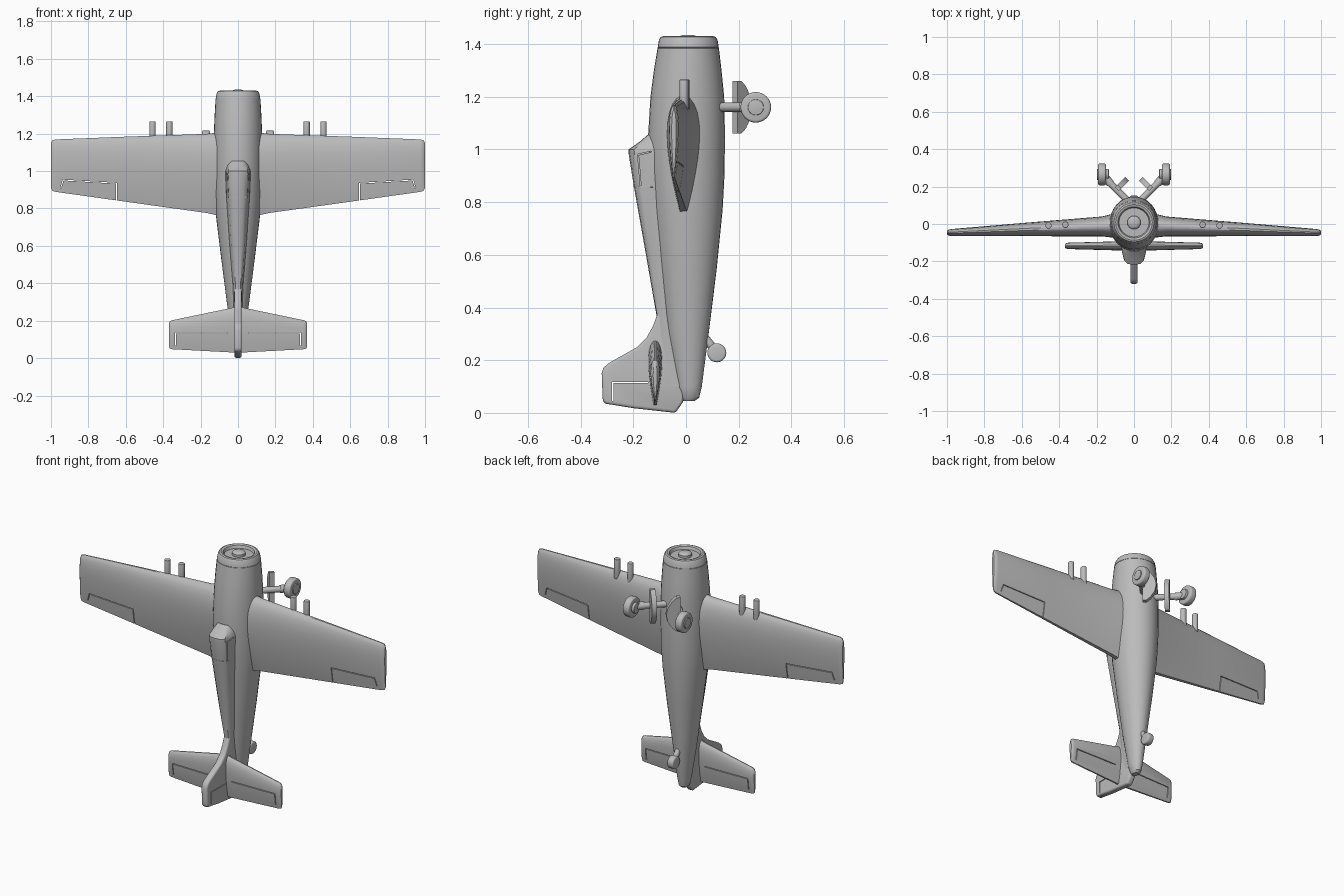
import bpy, bmesh, math
from mathutils import Vector

if "Cube" in bpy.data.objects:
    bpy.data.objects.remove(bpy.data.objects["Cube"])

GREY = bpy.data.materials.new("plain_grey")
GREY.diffuse_color = (0.5, 0.5, 0.5, 1)
GREY.use_nodes = True
GREY.node_tree.nodes["Principled BSDF"].inputs["Base Color"].default_value = GREY.diffuse_color


def make(name, bm):
    bmesh.ops.recalc_face_normals(bm, faces=bm.faces)
    me = bpy.data.meshes.new(name)
    bm.to_mesh(me)
    bm.free()
    me.materials.append(GREY)
    ob = bpy.data.objects.new(name, me)
    bpy.context.collection.objects.link(ob)
    return ob


def face_count(ob):
    bpy.context.view_layer.update()
    return len(ob.evaluated_get(bpy.context.evaluated_depsgraph_get()).data.polygons)


def finish(ob, mirror=False, cutter=None, bevel=0, angle=35):
    if bevel:
        b = ob.modifiers.new("bevel", 'BEVEL')
        b.width, b.segments, b.limit_method = bevel, 3, 'ANGLE'
        b.angle_limit = math.radians(40)
    if cutter:
        plain = face_count(ob)
        c = ob.modifiers.new("cut", 'BOOLEAN')
        c.operation, c.object = 'DIFFERENCE', cutter
        # take the first solver that gives a proper cut
        for solver in ('MANIFOLD', 'FLOAT', 'EXACT'):
            c.solver = solver
            if face_count(ob) > plain:
                break
        else:
            ob.modifiers.remove(c)
    if mirror:
        ob.modifiers.new("mirror", 'MIRROR').use_clip = False
    bpy.ops.object.select_all(action='DESELECT')
    ob.select_set(True)
    bpy.context.view_layer.objects.active = ob
    bpy.ops.object.convert(target='MESH')
    bpy.ops.object.shade_smooth_by_angle(angle=math.radians(angle))
    if cutter:
        bpy.data.objects.remove(cutter)
    return ob


def loft(name, rings):
    bm = bmesh.new()
    vs = [[bm.verts.new(p) for p in r] for r in rings]
    n = len(vs[0])
    for a, b in zip(vs, vs[1:]):
        for i in range(n):
            bm.faces.new((a[i], a[(i + 1) % n], b[(i + 1) % n], b[i]))
    bm.faces.new(vs[0])
    bm.faces.new(vs[-1])
    return make(name, bm)


def oval(z, hw, y0, y1, n=32):
    return [(hw * math.cos(2 * math.pi * i / n),
             (y0 + y1) / 2 + (y1 - y0) / 2 * math.sin(2 * math.pi * i / n), z) for i in range(n)]


def foil(x, le, te, y, half, n=28):
    # aerofoil section: chord along z, thickness along y
    pts = []
    for i in range(n):
        a = 2 * math.pi * (i + 0.5) / n
        t = (1 - math.cos(a)) / 2
        f = 2.97 * t ** .5 - 1.26 * t - 3.516 * t ** 2 + 2.843 * t ** 3 - 1.015 * t ** 4
        pts.append((x, y + half * math.copysign(f + 0.2 * t, math.sin(a)), le + (te - le) * t))
    return pts


def tube(name, p, q, r, n=20):
    p, q = Vector(p), Vector(q)
    bm = bmesh.new()
    bmesh.ops.create_cone(bm, cap_ends=True, segments=n, radius1=r, radius2=r, depth=(q - p).length)
    rot = (q - p).to_track_quat('Z', 'Y')
    for v in bm.verts:
        v.co = rot @ v.co + (p + q) / 2
    return make(name, bm)


def prism(name, pts, d):
    # polygon extruded by +d and -d
    bm = bmesh.new()
    a = [bm.verts.new(Vector(p) - d) for p in pts]
    b = [bm.verts.new(Vector(p) + d) for p in pts]
    n = len(pts)
    bm.faces.new(a)
    bm.faces.new(b[::-1])
    for i in range(n):
        bm.faces.new((a[i], b[i], b[(i + 1) % n], a[(i + 1) % n]))
    return make(name, bm)


def slits(line, d, w=0.0022):
    # narrow panel-gap cutter following one open polyline, mitred at the corners
    d, pts = Vector(d), [Vector(p) for p in line]
    left, right = [], []
    for i, p in enumerate(pts):
        dirs = [(b - a).normalized() for a, b in zip(pts[max(i - 1, 0):i + 1], pts[max(i - 1, 0) + 1:i + 2])]
        sides = [u.cross(d).normalized() for u in dirs]
        m = sum(sides, Vector()).normalized()
        m *= w / m.dot(sides[0])
        left.append(p + m)
        right.append(p - m)
    ob = prism("gap_cutter", left + right[::-1], d)
    ob.hide_render = True
    return ob


# fuselage with cowl seam and recessed nose opening
body = [(0.045, .016, -.01, .033), (0.058, .027, -.02, .05), (0.1, .034, -.035, .06),
        (0.3, .06, -.07, .086), (0.55, .092, -.102, .117), (0.77, .119, -.127, .139),
        (0.9, .128, -.138, .146), (1.05, .131, -.144, .148), (1.2, .129, -.135, .145),
        (1.3, .125, -.122, .135), (1.384, .12, -.108, .125), (1.385, .118, -.106, .123),
        (1.387, .118, -.106, .123), (1.388, .1195, -.1075, .1245), (1.415, .114, -.103, .12),
        (1.427, .107, -.096, .113), (1.43, .098, -.087, .104), (1.426, .086, -.075, .092),
        (1.41, .08, -.069, .086)]
finish(loft("fuselage", [oval(*s) for s in body]))

# propeller hub
hub = [(1.4, .036), (1.424, .036), (1.431, .03), (1.435, .018)]
finish(loft("nose_hub", [oval(z, r, .008 - r, .008 + r, 24) for z, r in hub]))


# canopy and tapering spine behind it
def ridge(z, w, top, base):
    h = base - top
    half = [(1.12, 1), (1.0, .5), (.82, .16), (.5, .03)]
    right = [(w * a, top + h * b, z) for a, b in half]
    return right + [(0, top, z)] + [(-x, y, c) for x, y, c in reversed(right)]


spine = [(0.1, .02, -.1, -.01), (0.37, .026, -.112, -.03), (0.6, .044, -.152, -.05),
         (0.86, .06, -.198, -.07), (0.985, .064, -.218, -.08), (1.0, .063, -.218, -.085),
         (1.03, .055, -.175, -.09), (1.055, .04, -.146, -.1)]
canopy_gap = slits([(.055, -.132, .992), (.055, -.182, .98), (.055, -.172, .862), (.055, -.125, .857)],
                   (.03, 0, 0), .0018)
canopy_gap.modifiers.new("mirror", 'MIRROR')
finish(loft("canopy_and_spine", [ridge(*s) for s in spine]), cutter=canopy_gap)
# canopy frame strip
frame = [ridge(z, .0605, -.1995 + (.86 - z) * .15, -.07) for z in (.857, .863)]
finish(loft("canopy_frame", frame))

# wings with aileron gaps
wing_secs = [(0, 1.205, .75, -.005, .065), (.125, 1.205, .765, -.01, .058), (.17, 1.2, .775, -.013, .05),
             (.6, 1.185, .835, -.03, .033), (.975, 1.17, .888, -.046, .018),
             (.992, 1.166, .893, -.046, .015), (1.0, 1.15, .91, -.046, .008)]
gap = slits([(.65, -.04, .82), (.65, -.04, .935), (.935, -.04, .952), (.948, -.04, .908)], (0, .1, 0))
finish(loft("wings", [foil(*s) for s in wing_secs]), mirror=True, cutter=gap)

# horizontal tail with elevator gaps
tail_secs = [(0, .28, .028, -.117, .025), (.04, .268, .03, -.117, .024), (.352, .203, .047, -.117, .016),
             (.364, .197, .05, -.117, .013), (.37, .185, .06, -.117, .007)]
gap = slits([(.055, -.117, .135), (.335, -.117, .135), (.335, -.117, .068)], (0, .06, 0))
finish(loft("tailplane", [foil(*s) for s in tail_secs]), mirror=True, cutter=gap)

# tail fin with rudder gap
fin = [(-.105, .385), (-.125, .33), (-.15, .285), (-.185, .25), (-.295, .188), (-.314, .17), (-.32, .15),
       (-.316, .045), (-.305, .035), (-.2, .018), (-.04, 0), (-.012, .04), (.0, .1), (-.02, .3)]
gap = slits([(0, -.145, .115), (0, -.278, .115), (0, -.278, .045)], (.06, 0, 0))
finish(prism("tail_fin", [(0, y, z) for y, z in fin], Vector((.02, 0, 0))), cutter=gap, bevel=.011)

# wing guns
for name, x, y in (("inner_gun", .367, -.004), ("outer_gun", .457, -.008)):
    finish(tube(name, (x, y, 1.15), (x, y, 1.265), .017), mirror=True, bevel=.003)

# main landing gear
finish(tube("gear_strut", (.02, .11, 1.16), (.15, .24, 1.16), .018, 16), mirror=True)
finish(tube("wheel_axle", (.135, .265, 1.16), (.198, .265, 1.16), .03), mirror=True, bevel=.003)
finish(tube("main_wheel", (.15, .265, 1.16), (.192, .265, 1.16), .058, 32), mirror=True, bevel=.009)
finish(tube("axle_fork", (.125, .215, 1.16), (.165, .262, 1.16), .022, 16), mirror=True)

# gear doors: rounded plates set across each strut
door = [(0, -.1), (.02, -.1), (.045, -.08), (.07, -.04), (.078, 0),
        (.07, .04), (.045, .08), (.02, .1), (0, .1)]
k = math.sqrt(.5)
finish(prism("gear_door", [(.092 - k * a, .186 + k * a, 1.16 + b) for a, b in door],
             Vector((.014 * k, .014 * k, 0))), mirror=True)

# tail wheel
finish(tube("tail_wheel_strut", (0, .06, .3), (0, .112, .235), .016, 16))
finish(tube("tail_wheel", (-.02, .117, .228), (.02, .117, .228), .036, 28), bevel=.008)
